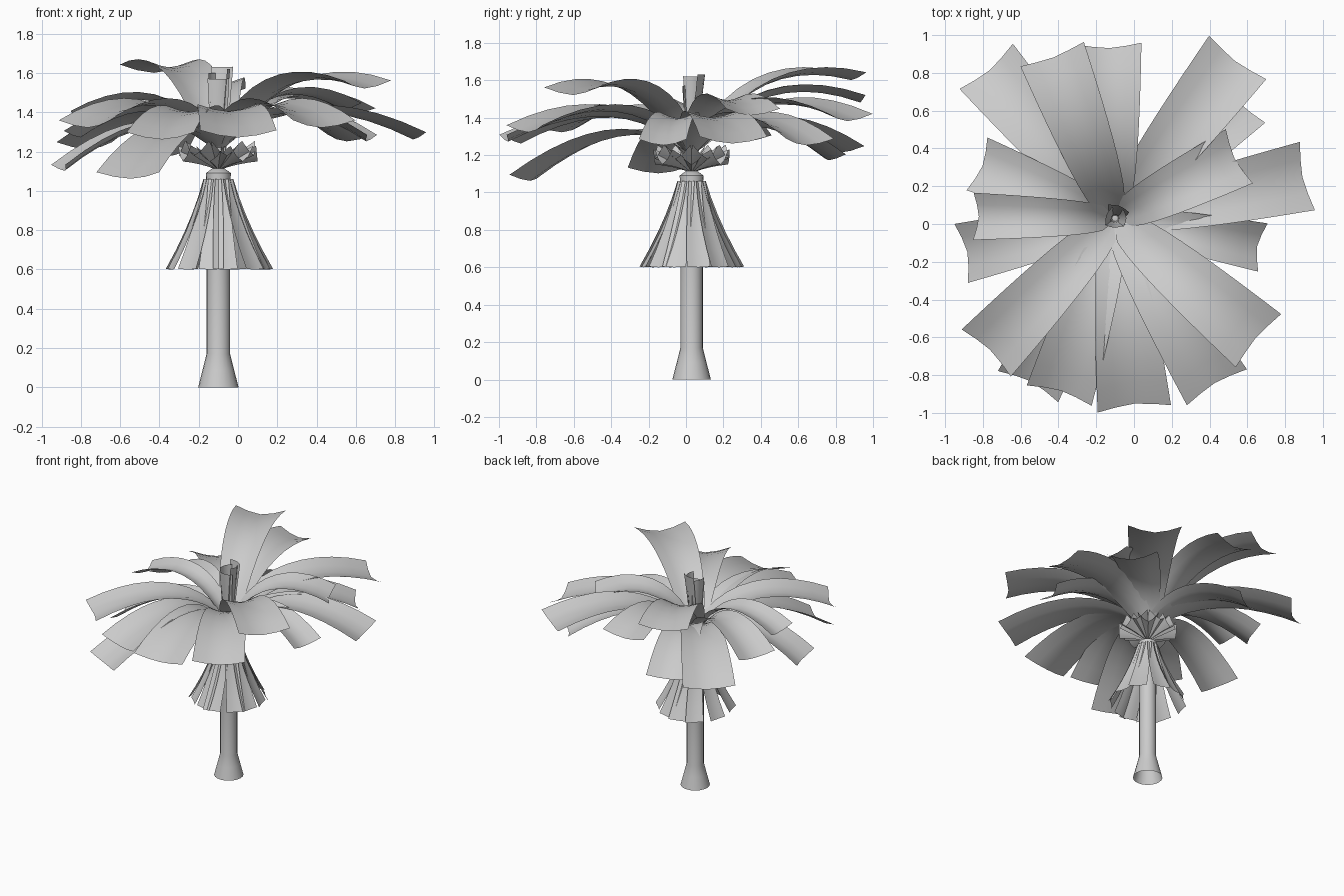
import bpy, math, random
from mathutils import Vector

if "Cube" in bpy.data.objects:
    bpy.data.objects.remove(bpy.data.objects["Cube"])

CX, CY = -0.1, 0.03          # trunk axis
random.seed(4)


def add_object(name, verts, faces, smooth=40):
    me = bpy.data.meshes.new(name)
    me.from_pydata(verts, [], faces)
    ob = bpy.data.objects.new(name, me)
    bpy.context.collection.objects.link(ob)
    for o in bpy.context.selected_objects:
        o.select_set(False)
    bpy.context.view_layer.objects.active = ob
    ob.select_set(True)
    bpy.ops.object.shade_smooth_by_angle(angle=math.radians(smooth))
    return ob


def lathe(name, profile, n=20):
    verts = [(CX + r * math.cos(2 * math.pi * i / n), CY + r * math.sin(2 * math.pi * i / n), z)
             for r, z in profile for i in range(n)]
    faces = [(k * n + i, k * n + (i + 1) % n, (k + 1) * n + (i + 1) % n, (k + 1) * n + i)
             for k in range(len(profile) - 1) for i in range(n)]
    faces.append([(len(profile) - 1) * n + i for i in range(n)])
    return add_object(name, verts, faces)


def strip(name, az, path, w0, w1, power=1.0, channel=0.05, twist=0.0, steps=10, notch=0.0):
    """Leaf swept along a bezier of three (radius, z) points, channelled across its width."""
    a, b, c = [Vector(p) for p in path]
    out = Vector((math.cos(az), math.sin(az), 0))
    side = Vector((-math.sin(az), math.cos(az), 0))
    cols = 4
    verts, faces = [], []
    for i in range(steps + 1):
        t = i / steps
        p = a * (1 - t) ** 2 + b * 2 * t * (1 - t) + c * t * t
        d = ((b - a) * (1 - t) + (c - b) * t).normalized()
        w = w0 + (w1 - w0) * t ** power
        for j in range(cols + 1):
            u = 2 * j / cols - 1
            lift = channel * (w / w1) * abs(u) ** 1.6
            slide = notch * t ** 8 * (abs(u) - 0.5)
            r = p.x - d.y * lift + d.x * slide
            z = p.y + d.x * lift + d.y * slide
            v = out * r + side * (u * w / 2 + twist * t)
            verts.append((CX + v.x, CY + v.y, z))
    n = cols + 1
    for i in range(steps):
        for j in range(cols):
            k = i * n + j
            faces.append((k, k + 1, k + n + 1, k + n))
    return add_object(name, verts, faces)


# trunk with flared foot and tapered head
lathe("trunk", [(0.103, 0), (0.08, 0.09), (0.06, 0.17), (0.06, 0.6),
                (0.062, 1.06), (0.064, 1.09), (0.03, 1.115)])

# crown fronds: tip x, tip y, tip z, tip width
fronds = [
    (-0.77, 0.82, 1.21, 0.37), (-0.43, 0.89, 1.60, 0.36), (-0.13, 0.94, 1.48, 0.34),
    (-0.40, 0.77, 1.17, 0.33), (0.54, 0.87, 1.38, 0.38), (0.56, 0.65, 1.25, 0.35),
    (0.54, 0.35, 1.41, 0.32), (0.90, 0.25, 1.26, 0.37), (0.66, -0.12, 1.25, 0.26),
    (0.65, -0.61, 1.52, 0.37), (0.43, -0.85, 1.32, 0.37), (0.00, -0.96, 1.27, 0.39),
    (-0.39, -0.89, 1.26, 0.36), (-0.77, -0.67, 1.32, 0.36), (-0.55, -0.84, 1.06, 0.36),
    (-0.89, -0.15, 1.10, 0.32), (-0.83, 0.04, 1.37, 0.25), (-0.81, 0.31, 1.27, 0.30),
]
for x, y, z, w in fronds:
    dx, dy = x - CX, y - CY
    r = math.hypot(dx, dy) - 0.005
    strip("frond", math.atan2(dy, dx),
          [(0.03, 1.22), (0.40 * r, 0.52 * z + 0.905), (r, z)],
          0.06, w, 0.42, 0.045, notch=0.008)

# cup of short leaf bases under the crown
for i in range(14):
    strip("leaf_base", 2 * math.pi * i / 14,
          [(0.015, 1.11), (0.10, 1.14), (0.20, 1.15 + 0.03 * (i % 2))],
          0.03, 0.15, 0.8, 0.08, steps=4)

# skirt of hanging dead leaves
for i in range(12):
    strip("dead_leaf", 2 * math.pi * (i + 0.5) / 12,
          [(0.065, 1.06), (0.12, 0.84), (0.255, 0.60)],
          0.07, 0.13, 1.0, 0.008, twist=random.uniform(-0.06, 0.06), steps=5)

# young upright leaves in the heart
for deg, r, z, w in [(70, 0.07, 1.63, 0.12), (160, 0.05, 1.60, 0.10),
                     (270, 0.05, 1.57, 0.11), (0, 0.06, 1.62, 0.09)]:
    strip("heart_leaf", math.radians(deg),
          [(0.02, 1.15), (0.04, 1.42), (r, z)], 0.06, w, 0.6, 0.015, steps=6)
